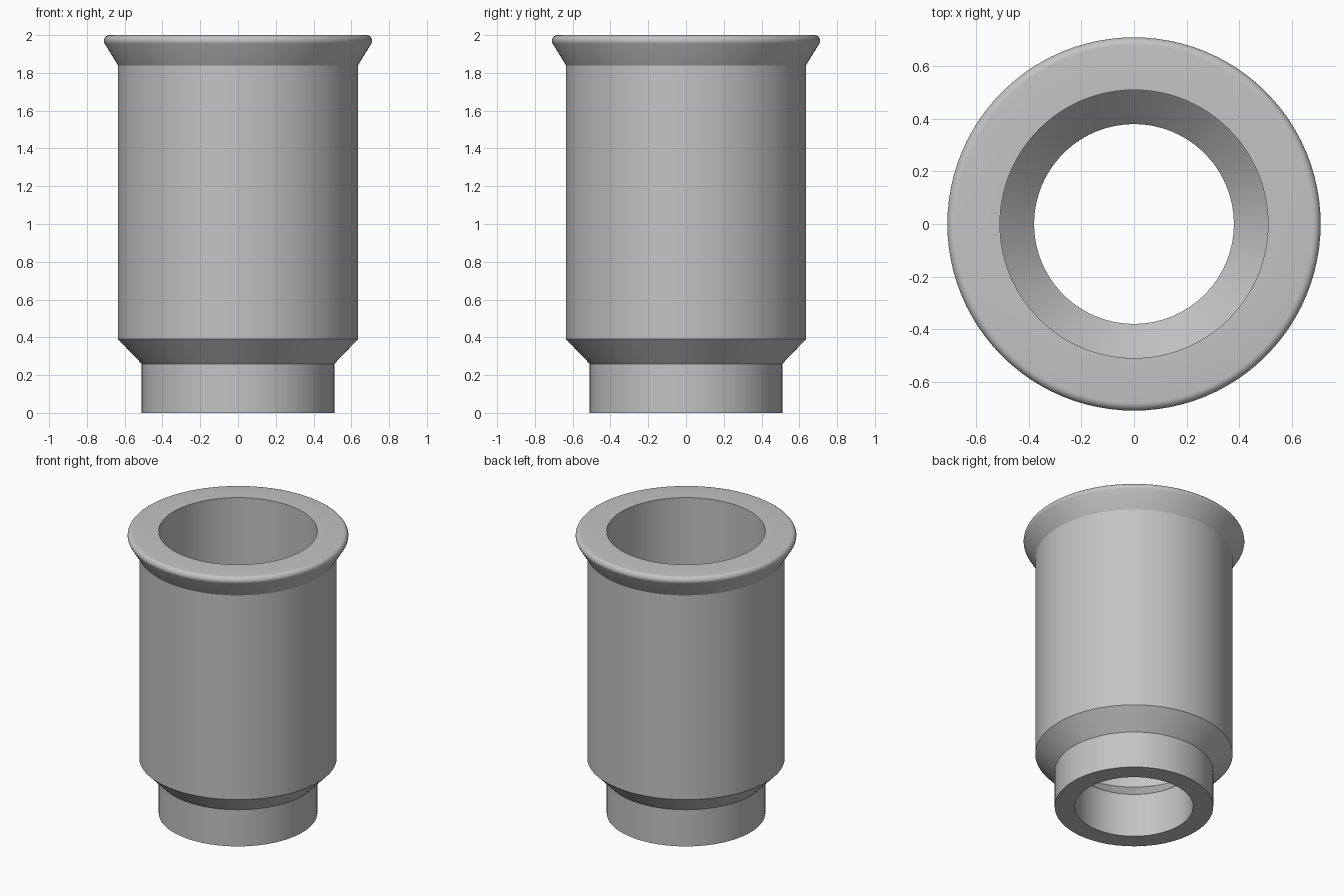
import bpy, bmesh, math
from mathutils import Vector

cube = bpy.data.objects.get("Cube")
if cube:
    bpy.data.objects.remove(cube, do_unlink=True)

SEGMENTS = 96

# Plain grey material
grey = bpy.data.materials.new("plain_grey")
grey.use_nodes = True
colour = (0.55, 0.55, 0.55, 1)
grey.diffuse_color = colour
grey.node_tree.nodes["Principled BSDF"].inputs["Base Color"].default_value = colour


def arc(cx, cz, radius, start, end, steps):
    """Points of a rounded corner, angles in degrees."""
    angles = [math.radians(start + (end - start) * i / steps) for i in range(steps + 1)]
    return [(cx + radius * math.cos(a), cz + radius * math.sin(a)) for a in angles]


def lathe(name, profile, material):
    """Turn a closed profile of (radius, height) points about the z axis."""
    bm = bmesh.new()
    verts = [bm.verts.new((r, 0, z)) for r, z in profile]
    edges = [bm.edges.new((v, verts[i - 1])) for i, v in enumerate(verts)]
    bmesh.ops.spin(bm, geom=verts + edges, cent=Vector(), axis=(0, 0, 1),
                   angle=math.tau, steps=SEGMENTS)
    bmesh.ops.remove_doubles(bm, verts=bm.verts, dist=0.0001)
    bmesh.ops.recalc_face_normals(bm, faces=bm.faces)
    mesh = bpy.data.meshes.new(name)
    bm.to_mesh(mesh)
    bm.free()
    mesh.materials.append(material)
    obj = bpy.data.objects.new(name, mesh)
    bpy.context.collection.objects.link(obj)
    bpy.ops.object.select_all(action="DESELECT")
    obj.select_set(True)
    bpy.context.view_layer.objects.active = obj
    bpy.ops.object.shade_smooth_by_angle(angle=math.radians(28))
    return obj


# Outer wall: neck, shoulder, body, flared lip with a rounded rim
outer = [(0.51, 0), (0.51, 0.26), (0.635, 0.39), (0.635, 1.84)]
rim = arc(0.68, 1.97, 0.03, -30, 90, 8)
# Inner wall: wide bore, conical step, narrow bore
inner = [(0.51, 2.0), (0.51, 0.44), (0.38, 0.31), (0.38, 0)]

lathe("flanged_sleeve", outer + rim + inner, grey)
